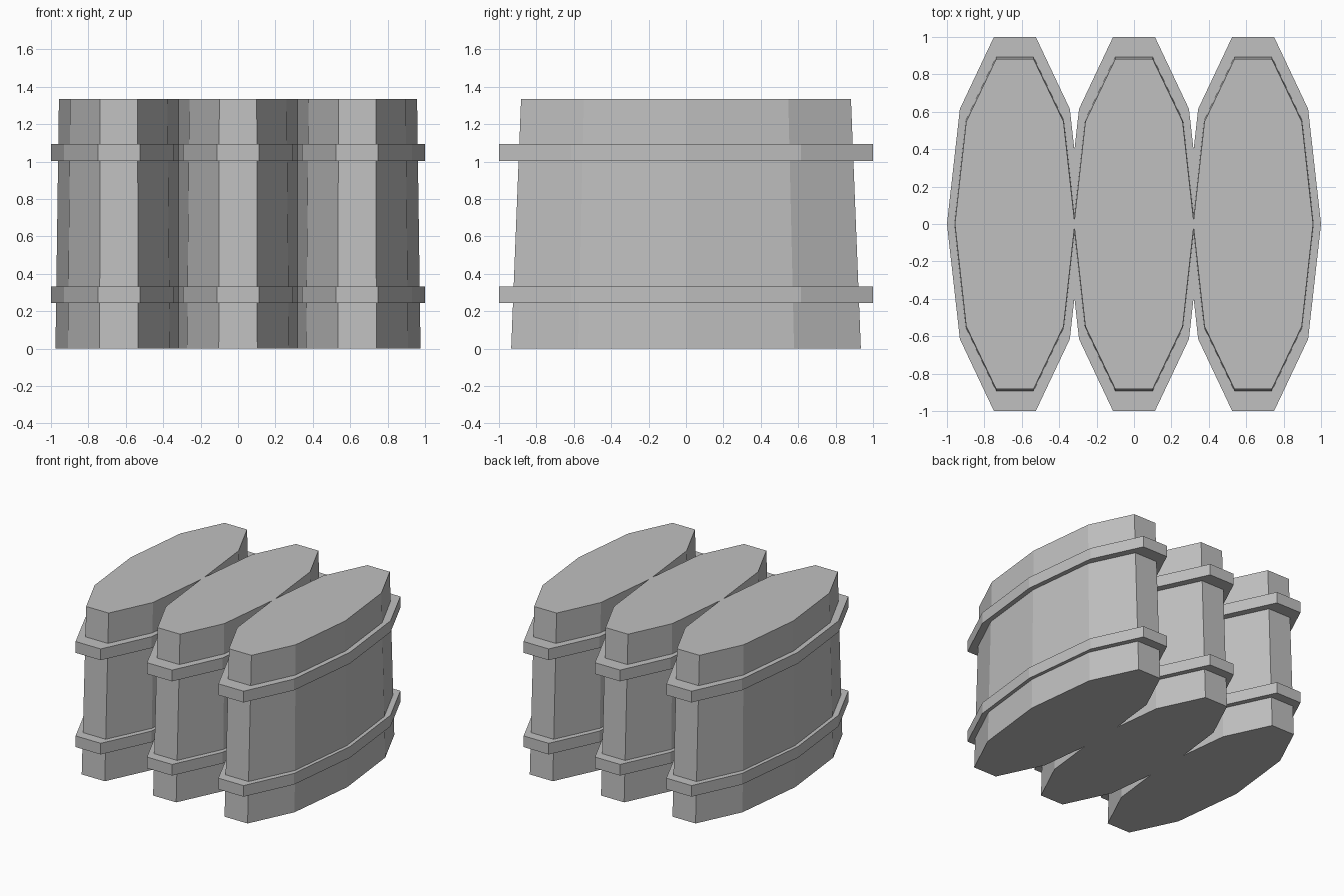
import bpy

if "Cube" in bpy.data.objects:
    bpy.data.objects.remove(bpy.data.objects["Cube"])

grey = bpy.data.materials.new("light_grey")
grey.diffuse_color = (0.527, 0.527, 0.527, 1)
grey.use_nodes = True
grey.node_tree.nodes["Principled BSDF"].inputs["Base Color"].default_value = grey.diffuse_color

SPACING = 0.637


def outline(end, shoulder, middle):
    """Ten-sided outline mirrored from one quarter: end, shoulder and middle points."""
    quarter = [(middle, 0), shoulder, end]
    half = quarter + [(-x, y) for x, y in reversed(quarter)]
    return half + [(-x, -y) for x, y in half[1:-1]]


def prism(name, cx, bottom, top, z0, z1):
    """Closed solid between a bottom and a top outline."""
    n = len(bottom)
    verts = [(x + cx, y, z0) for x, y in bottom] + [(x + cx, y, z1) for x, y in top]
    faces = [tuple(reversed(range(n))), tuple(range(n, 2 * n))]
    faces += [(i, (i + 1) % n, (i + 1) % n + n, i + n) for i in range(n)]
    mesh = bpy.data.meshes.new(name)
    mesh.from_pydata(verts, [], faces)
    mesh.materials.append(grey)
    obj = bpy.data.objects.new(name, mesh)
    bpy.context.collection.objects.link(obj)


body_bottom = outline((0.103, 0.935), (0.273, 0.578), 0.339)
body_top = outline((0.100, 0.882), (0.260, 0.547), 0.3205)
band = outline((0.112, 1.0), (0.294, 0.615), 0.363)

# Three tapered bodies side by side, each with two straight bands
for label, cx in (("left", -SPACING), ("middle", 0), ("right", SPACING)):
    prism(f"{label}_body", cx, body_bottom, body_top, 0, 1.335)
    prism(f"{label}_lower_band", cx, band, band, 0.243, 0.333)
    prism(f"{label}_upper_band", cx, band, band, 1.003, 1.094)
